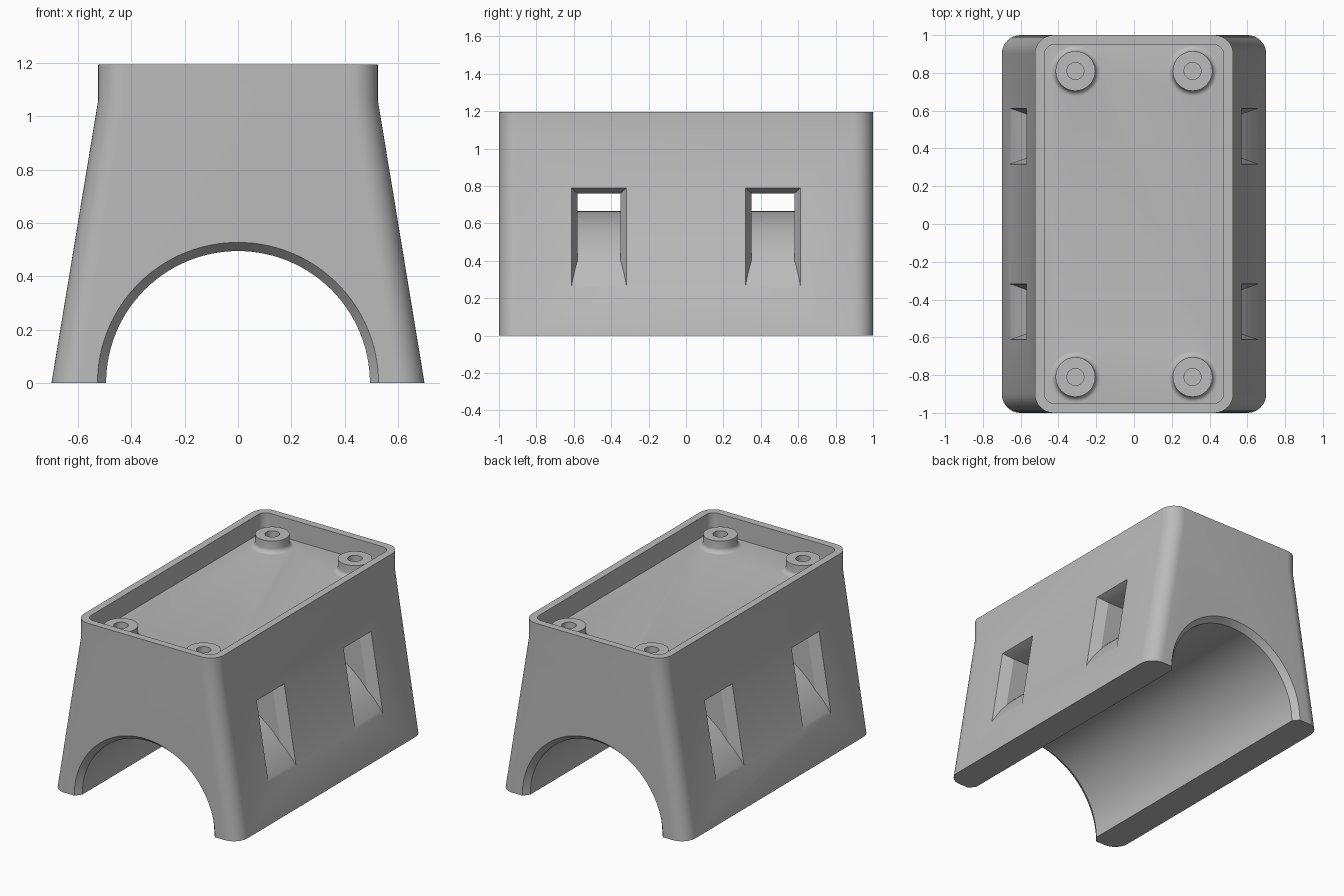
import bpy, bmesh, math

cube = bpy.data.objects.get("Cube")
if cube:
    bpy.data.objects.remove(cube, do_unlink=True)

grey = bpy.data.materials.new("plain grey")
grey.use_nodes = True
COLOUR = (0.5, 0.5, 0.5, 1)
grey.diffuse_color = COLOUR
grey.node_tree.nodes["Principled BSDF"].inputs["Base Color"].default_value = COLOUR

TOP, FLOOR = 1.195, 1.06


def loft(name, rings):
    """Skin a stack of equal-length rings and cap both ends."""
    bm = bmesh.new()
    rows = [[bm.verts.new(p) for p in ring] for ring in rings]
    n = len(rows[0])
    for a, b in zip(rows, rows[1:]):
        for i in range(n):
            j = (i + 1) % n
            bm.faces.new((a[i], a[j], b[j], b[i]))
    bm.faces.new(rows[0][::-1])
    bm.faces.new(rows[-1])
    bmesh.ops.recalc_face_normals(bm, faces=bm.faces)
    mesh = bpy.data.meshes.new(name)
    bm.to_mesh(mesh)
    bm.free()
    mesh.materials.append(grey)
    obj = bpy.data.objects.new(name, mesh)
    bpy.context.collection.objects.link(obj)
    return obj


def rounded_rect(hx, hy, r, z, steps=10):
    """Rounded rectangle outline at height z."""
    pts = []
    for k, (sx, sy) in enumerate([(1, 1), (-1, 1), (-1, -1), (1, -1)]):
        for i in range(steps + 1):
            a = math.radians(90) * (k + i / steps)
            pts.append((sx * (hx - r) + r * math.cos(a),
                        sy * (hy - r) + r * math.sin(a), z))
    return pts


def circle_z(r, z, cx=0, cy=0, n=48):
    return [(cx + r * math.cos(math.tau * i / n),
             cy + r * math.sin(math.tau * i / n), z) for i in range(n)]


def circle_y(r, y, cz=0, n=128):
    return [(r * math.cos(math.tau * i / n), y,
             cz + r * math.sin(math.tau * i / n)) for i in range(n)]


def combine(target, tool, operation="DIFFERENCE"):
    """Boolean the tool into the target, then discard the tool."""
    mod = target.modifiers.new(operation.title(), "BOOLEAN")
    mod.operation, mod.solver, mod.object = operation, "EXACT", tool
    bpy.context.view_layer.objects.active = target
    bpy.ops.object.modifier_apply(modifier=mod.name)
    bpy.data.objects.remove(tool, do_unlink=True)


def wall_x(z):
    """Half width of the sloping side at height z."""
    return 0.7 - 0.175 * z / FLOOR


# Tapered block with a straight upper collar
body = loft("saddle_body", [rounded_rect(0.7, 1, 0.1, 0),
                            rounded_rect(0.525, 1, 0.1, FLOOR),
                            rounded_rect(0.525, 1, 0.1, TOP)])

# Shallow tray in the top
combine(body, loft("tray_cutter", [rounded_rect(0.475, 0.95, 0.055, FLOOR),
                                   rounded_rect(0.475, 0.95, 0.055, TOP + 0.1)]))

# Pipe saddle with chamfered ends
combine(body, loft("pipe_cutter", [circle_y(r, y) for r, y in [
    (0.56, -1.04), (0.495, -0.96), (0.495, 0.96), (0.56, 1.04)]]))

# Strap channels: flat ceiling, curved floor, flared mouths
for cy in (-0.465, 0.465):
    def frame(x_low, x_high, half, top):
        return [(x_low, cy - half, -0.1), (x_low, cy + half, -0.1),
                (x_high, cy + half, top), (x_high, cy - half, top)]

    channel = loft("channel_cutter", [frame(-0.9, -0.9, 0.115, 0.76),
                                      frame(0.9, 0.9, 0.115, 0.76)])
    for side in (-1, 1):
        rings = []
        for depth, half, top in [(-0.07, 0.18, 0.82), (0.07, 0.115, 0.76)]:
            rings.append(frame(side * (wall_x(-0.1) - depth),
                               side * (wall_x(top) - depth), half, top))
        combine(channel, loft("mouth_cutter", rings), "UNION")
    combine(channel, loft("strap_floor", [circle_y(0.735, cy - 0.4, -0.07),
                                          circle_y(0.735, cy + 0.4, -0.07)]))
    combine(body, channel)

# Filleted screw bosses with blind holes
fillet = [(0.105 + 0.03 * (1 - math.sin(a)), FLOOR + 0.03 * (1 - math.cos(a)))
          for a in [math.radians(15 * i) for i in range(7)]]
for bx in (-0.31, 0.31):
    for by in (-0.81, 0.81):
        profile = [(0.135, FLOOR - 0.03)] + fillet + [(0.105, FLOOR + 0.08)]
        combine(body, loft("boss", [circle_z(r, z, bx, by) for r, z in profile]), "UNION")
        combine(body, loft("screw_cutter", [circle_z(0.045, z, bx, by)
                                            for z in (0.95, TOP)]))

bpy.ops.object.select_all(action="DESELECT")
body.select_set(True)
bpy.context.view_layer.objects.active = body
bpy.ops.object.shade_smooth_by_angle(angle=math.radians(25))
